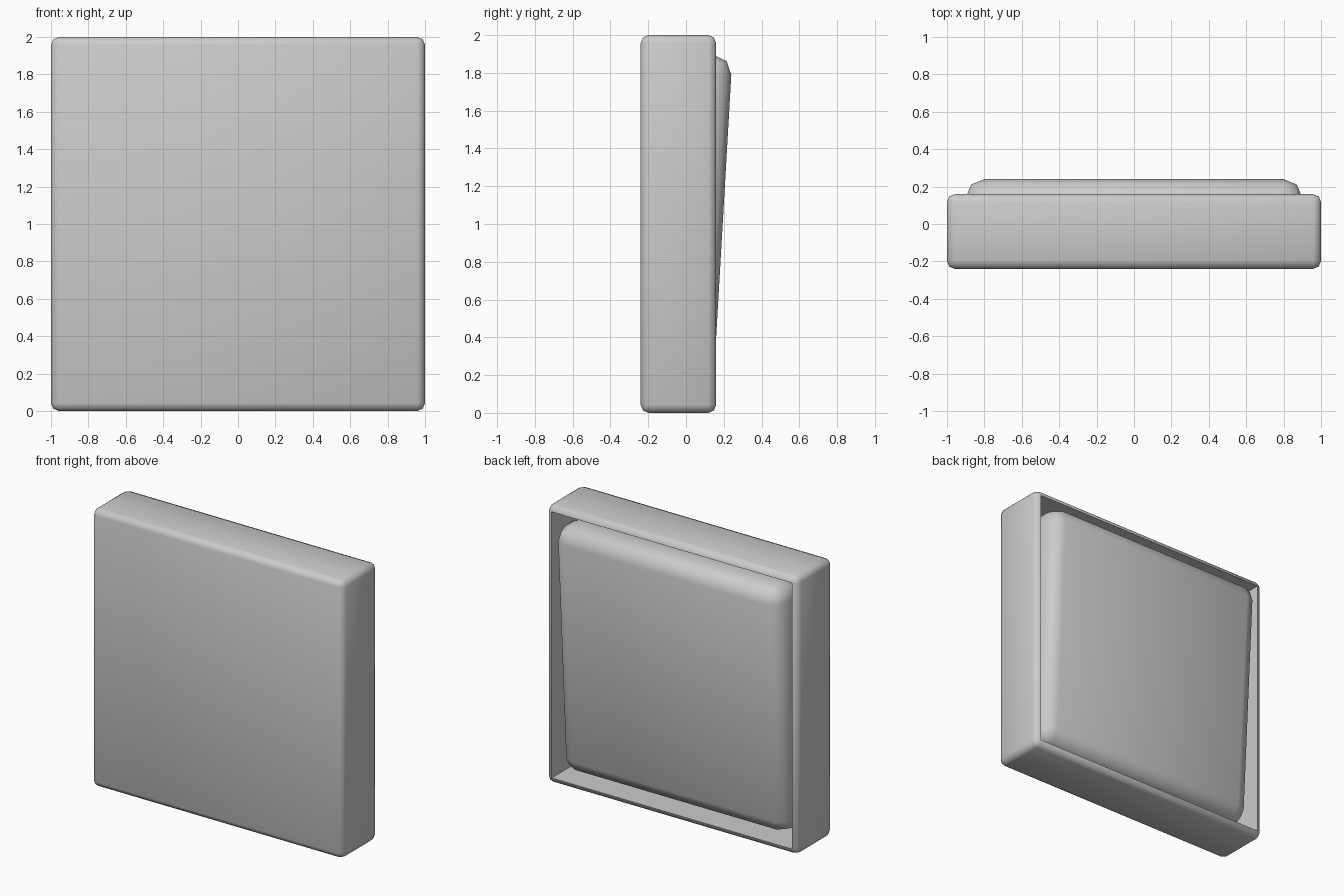
import bpy, bmesh, math
from mathutils import Matrix

if "Cube" in bpy.data.objects:
    bpy.data.objects.remove(bpy.data.objects["Cube"])


def box(name, size, centre, bevel, tilt=0.0, hollow=None):
    """Rounded box; hollow=(rim width, floor depth) recesses its +y face."""
    bm = bmesh.new()
    bmesh.ops.create_cube(bm, size=1.0)
    bmesh.ops.scale(bm, vec=size, verts=bm.verts)
    outer_edges = list(bm.edges)
    if hollow:
        rim, depth = hollow
        bm.normal_update()
        back = max(bm.faces, key=lambda f: f.calc_center_median().y)
        bmesh.ops.inset_region(bm, faces=[back], thickness=rim)
        new = bmesh.ops.extrude_discrete_faces(bm, faces=[back])["faces"][0]
        bmesh.ops.translate(bm, vec=(0, -depth, 0), verts=new.verts)
    bmesh.ops.bevel(bm, geom=[e for e in outer_edges if e.is_valid], offset=bevel,
                    segments=2, profile=0.5, affect='EDGES', clamp_overlap=True)
    bmesh.ops.recalc_face_normals(bm, faces=bm.faces)
    bm.transform(Matrix.Translation(centre) @ Matrix.Rotation(tilt, 4, 'X'))
    mesh = bpy.data.meshes.new(name)
    bm.to_mesh(mesh)
    bm.free()
    obj = bpy.data.objects.new(name, mesh)
    bpy.context.collection.objects.link(obj)
    bpy.ops.object.select_all(action='DESELECT')
    obj.select_set(True)
    bpy.context.view_layer.objects.active = obj
    bpy.ops.object.shade_smooth_by_angle(angle=math.radians(50))
    return obj


# Switch housing, recessed on the back
box("housing", (2.0, 0.4, 2.0), (0, -0.04, 1.0), 0.05, hollow=(0.06, 0.3))

# Tilted rocker plate sitting in the recess
box("rocker", (1.8, 0.3, 1.8), (0, 0.044, 1.0), 0.1, tilt=math.radians(-3.3))
